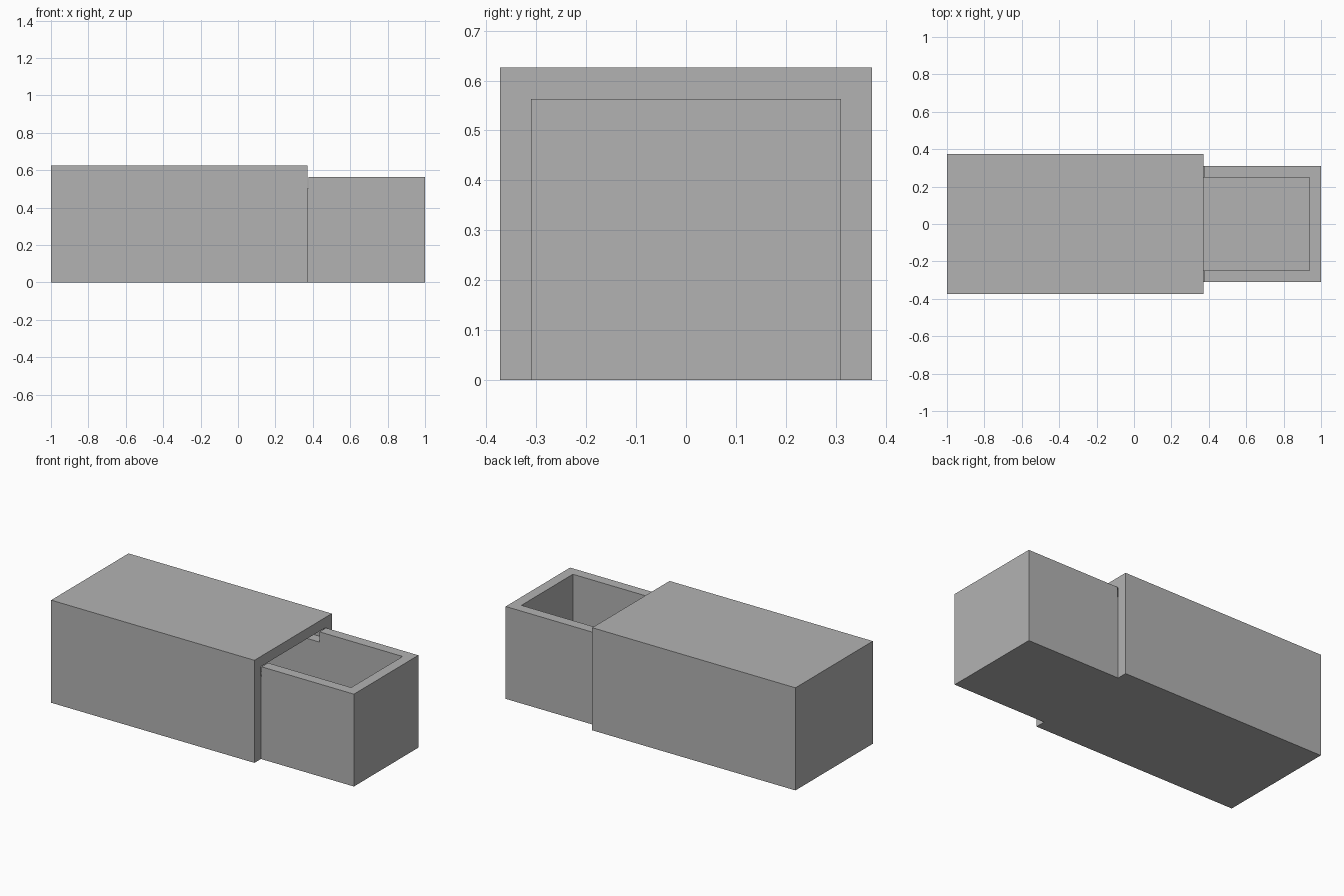
import bpy
import bmesh

# Remove the default cube
cube = bpy.data.objects.get("Cube")
if cube:
    bpy.data.objects.remove(cube, do_unlink=True)

# Shared dimensions
WALL = 0.0625
SLEEVE_Y, SLEEVE_Z = 0.373, 0.626
TRAY_Y, TRAY_Z = SLEEVE_Y - WALL, SLEEVE_Z - WALL
MOUTH = 0.372

# Plain grey material
grey = bpy.data.materials.new("plain grey")
grey.use_nodes = True
colour = (0.45, 0.45, 0.45, 1)
grey.diffuse_color = colour
grey.node_tree.nodes["Principled BSDF"].inputs["Base Color"].default_value = colour


def prism(name, points, depth):
    """Make a solid by extruding a flat polygon along a vector."""
    bm = bmesh.new()
    base = bm.faces.new([bm.verts.new(p) for p in points])
    ext = bmesh.ops.extrude_face_region(bm, geom=[base])
    moved = [v for v in ext["geom"] if isinstance(v, bmesh.types.BMVert)]
    bmesh.ops.translate(bm, verts=moved, vec=depth)
    bmesh.ops.recalc_face_normals(bm, faces=bm.faces)
    mesh = bpy.data.meshes.new(name)
    bm.to_mesh(mesh)
    bm.free()
    mesh.materials.append(grey)
    obj = bpy.data.objects.new(name, mesh)
    bpy.context.collection.objects.link(obj)
    return obj


def box(name, x0, x1, y0, y1, z0, z1):
    base = [(x0, y0, z0), (x1, y0, z0), (x1, y1, z0), (x0, y1, z0)]
    return prism(name, base, (0, 0, z1 - z0))


# Sleeve: an arch-shaped cover with a closed back end
arch = [(-SLEEVE_Y, 0), (-SLEEVE_Y, SLEEVE_Z), (SLEEVE_Y, SLEEVE_Z), (SLEEVE_Y, 0),
        (TRAY_Y, 0), (TRAY_Y, TRAY_Z), (-TRAY_Y, TRAY_Z), (-TRAY_Y, 0)]
prism("sleeve", [(WALL - 1, y, z) for y, z in arch], (MOUTH + 1 - WALL, 0, 0))
box("sleeve_back", -1, WALL - 1, -SLEEVE_Y, SLEEVE_Y, 0, SLEEVE_Z)

# Tray: floor, end wall and side walls that step down inside the sleeve
INNER_Y, END = TRAY_Y - WALL, 1 - WALL
STEP = MOUTH + 0.005
box("tray_floor", WALL - 1, END, -INNER_Y, INNER_Y, 0, WALL)
box("tray_end", END, 1, -TRAY_Y, TRAY_Y, 0, TRAY_Z)
side = [(WALL - 1, 0), (END, 0), (END, TRAY_Z), (STEP, TRAY_Z),
        (STEP, TRAY_Z - WALL), (WALL - 1, TRAY_Z - WALL)]
for label, y in (("right", -TRAY_Y), ("left", INNER_Y)):
    prism("tray_side_" + label, [(x, y, z) for x, z in side], (0, WALL, 0))
